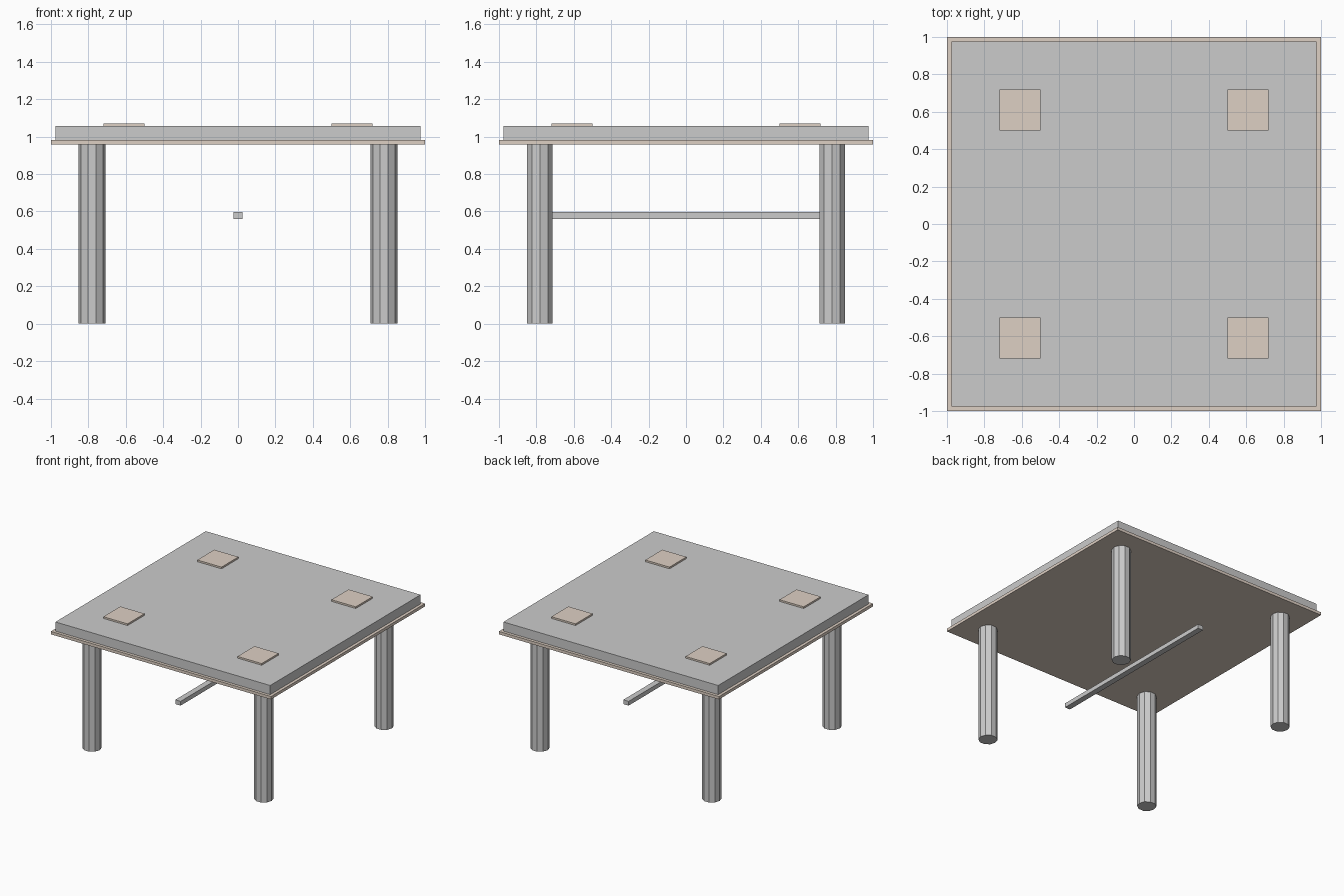
import bpy

if "Cube" in bpy.data.objects:
    bpy.data.objects.remove(bpy.data.objects["Cube"])


def box(name, x, y, z, mat=None):
    """Box from (min, max) ranges on each axis."""
    bpy.ops.mesh.primitive_cube_add(size=1, location=[sum(r) / 2 for r in (x, y, z)])
    ob = bpy.context.object
    ob.name = name
    ob.scale = [r[1] - r[0] for r in (x, y, z)]
    bpy.ops.object.transform_apply(location=False, rotation=False, scale=True)
    if mat:
        ob.data.materials.append(mat)
    return ob


wood = bpy.data.materials.new("wood")
wood.diffuse_color = (0.73, 0.63, 0.55, 1)
wood.use_nodes = True
wood.node_tree.nodes["Principled BSDF"].inputs["Base Color"].default_value = wood.diffuse_color

# Table top: thin wooden board under a thicker slab
box("under_board", (-1, 1), (-1, 1), (0.957, 0.981), wood)
box("table_top", (-0.976, 0.976), (-0.976, 0.976), (0.981, 1.056))

# Stretcher bar running front to back
box("stretcher", (-0.024, 0.024), (-0.78, 0.78), (0.561, 0.596))

for sy, depth in ((-1, "front"), (1, "back")):
    for sx, side in ((-1, "left"), (1, "right")):
        # Ten-sided leg, with corners pointing along x
        bpy.ops.mesh.primitive_cylinder_add(
            vertices=10, radius=0.072, depth=0.957,
            location=(sx * 0.781, sy * 0.781, 0.957 / 2), rotation=(0, 0, 1.5707963))
        bpy.context.object.name = f"{depth}_{side}_leg"
        # Square place mat
        px, py = sx * 0.61, sy * 0.61
        box(f"{depth}_{side}_mat", (px - 0.11, px + 0.11), (py - 0.11, py + 0.11),
            (1.056, 1.07), wood)
